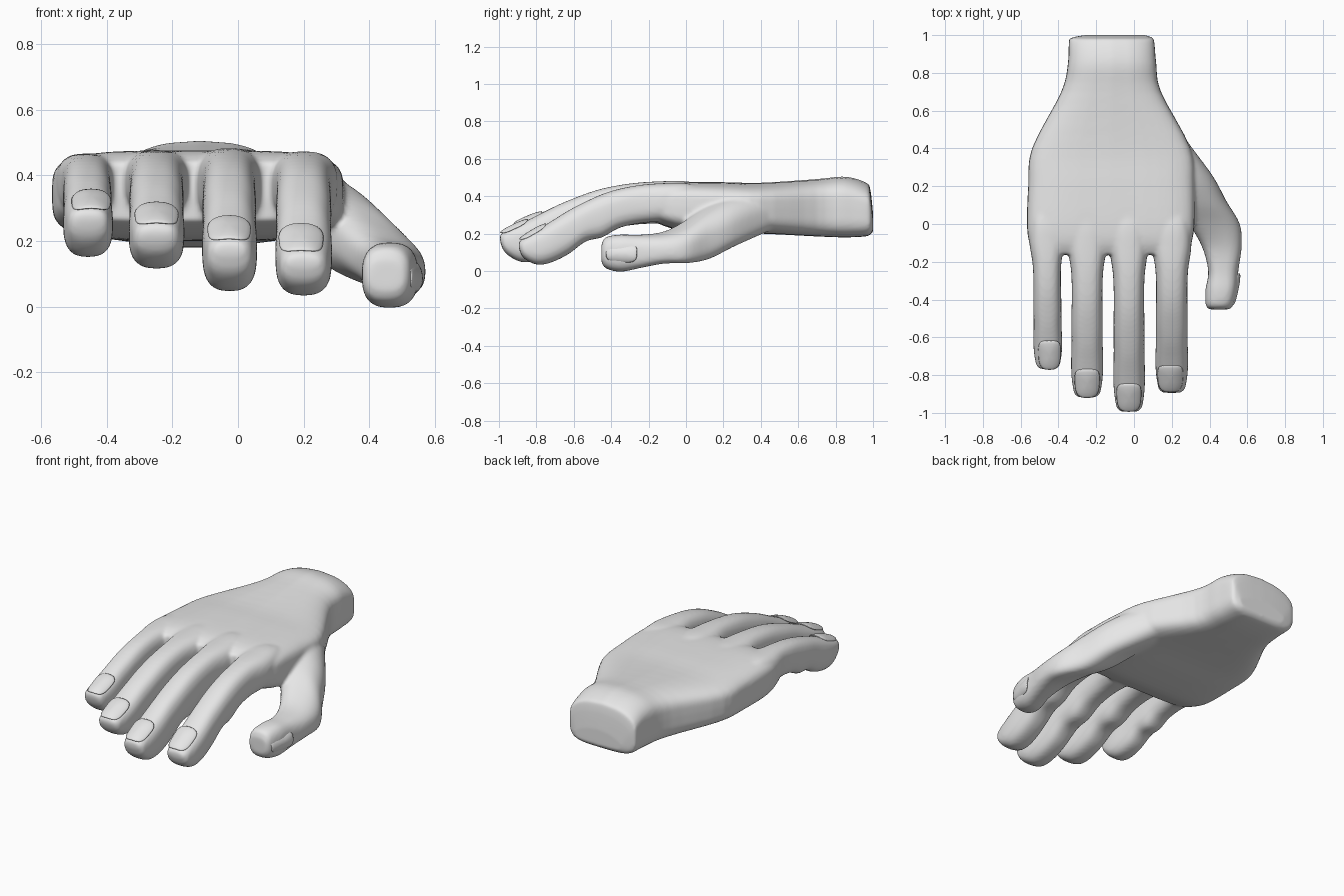
import bpy, bmesh, math
from mathutils import Vector, Matrix

if "Cube" in bpy.data.objects:
    bpy.data.objects.remove(bpy.data.objects["Cube"], do_unlink=True)

grey = bpy.data.materials.new("light grey")
grey.use_nodes = True
grey.diffuse_color = (0.8, 0.8, 0.8, 1)
grey.node_tree.nodes["Principled BSDF"].inputs["Base Color"].default_value = grey.diffuse_color


def make_object(name, bm):
    bmesh.ops.recalc_face_normals(bm, faces=bm.faces)
    for f in bm.faces:
        f.smooth = True
    mesh = bpy.data.meshes.new(name)
    bm.to_mesh(mesh)
    bm.free()
    mesh.materials.append(grey)
    ob = bpy.data.objects.new(name, mesh)
    bpy.context.collection.objects.link(ob)
    return ob


def power(v, p):
    return math.copysign(abs(v) ** p, v)


def refine(rows, steps=4):
    """Catmull-Rom interpolation between section rows."""
    out = []
    for i in range(len(rows) - 1):
        a, b, c, d = (rows[min(max(i + k, 0), len(rows) - 1)] for k in (-1, 0, 1, 2))
        for s in range(steps):
            t = s / steps
            out.append([q + t / 2 * (r - p + t * (2 * p - 5 * q + 4 * r - u
                        + t * (3 * (q - r) + u - p))) for p, q, r, u in zip(a, b, c, d)])
    return out + [rows[-1]]


def loft(bm, rows, exponent, arch=0, sides=40):
    """Rounded sections (y, x0, x1, z0, z1, shear) skinned along y.
    The arch lowers the upper corners towards the positive y end."""
    rings = []
    for y, x0, x1, z0, z1, shear in refine(rows):
        ring = []
        for k in range(sides):
            a = math.tau * k / sides
            u = power(math.cos(a), 2 / exponent)
            v = power(math.sin(a), 2 / exponent)
            dx = (x1 - x0) / 2 * u
            dz = (z1 - z0) / 2 * v - shear * dx - arch * max(y, 0) * max(v, 0) * u * u
            ring.append(bm.verts.new(((x0 + x1) / 2 + dx, y, (z0 + z1) / 2 + dz)))
        rings.append(ring)
    for r, s in zip(rings, rings[1:]):
        for k in range(sides):
            n = (k + 1) % sides
            bm.faces.new((r[k], r[n], s[n], s[k]))
    bm.faces.new(rings[0])
    bm.faces.new(rings[-1])


def nail(name, centre, forward, normal, width, length):
    """Thin, rounded, cross-curved plate, a little narrower at the tip."""
    bm = bmesh.new()
    bmesh.ops.create_uvsphere(bm, u_segments=32, v_segments=10, radius=1)
    for v in bm.verts:
        r = math.hypot(v.co.x, v.co.y)
        a = math.atan2(v.co.y, v.co.x)
        x = r * power(math.cos(a), 0.6)
        y = r * power(math.sin(a), 0.6)
        v.co = (x * width / 2 * (1 - .06 * y), y * length / 2, v.co.z * 0.01 - 0.016 * x * x)
    f = Vector(forward).normalized()
    side = f.cross(Vector(normal)).normalized()
    up = side.cross(f)
    basis = Matrix((side, f, up)).transposed().to_4x4()
    bm.transform(Matrix.Translation(centre) @ basis)
    make_object(name, bm)


hand = bmesh.new()

# Wrist and palm
loft(hand, [
    (1.0, -.26, .06, .21, .31, 0), (.985, -.335, .1, .195, .44, 0),
    (.96, -.345, .108, .185, .475, 0), (.85, -.35, .118, .18, .505, 0),
    (.7, -.385, .143, .185, .492, 0), (.4, -.54, .3, .2, .472, 0),
    (.2, -.56, .32, .2, .475, 0), (0, -.567, .32, .21, .475, 0),
    (-.1, -.555, .305, .235, .465, 0), (-.16, -.535, .285, .26, .44, 0)], 4.2, arch=.045)

# Thumb, leaning outward and down from the palm
loft(hand, [
    (.55, 0, .2, .25, .4, 0), (.4, .02, .31, .21, .44, .3),
    (.25, .1, .42, .155, .41, .42), (.12, .2, .49, .085, .34, .4),
    (0, .29, .56, .06, .255, .35), (-.12, .36, .57, .045, .205, .2),
    (-.25, .393, .552, .016, .193, .1), (-.35, .378, .545, -.004, .195, 0),
    (-.43, .38, .525, .015, .18, 0), (-.452, .4, .505, .05, .14, 0)], 2.7)
nail("thumb_nail", (.543, -.345, .097), (-.2, -1, 0), (1, -.2, .15), .1, .17)

# Finger profile: distance along, drop of the top, thickness and width factors
PROFILE = [(-.15, .1, .7, .9), (0, 0, .85, 1.16), (.13, 0, .93, 1.26), (.27, .03, .93, 1.05),
           (.4, .1, .95, 1), (.5, .19, 1.05, 1.02), (.6, .32, .97, 1.02), (.7, .47, 1.06, 1.02),
           (.8, .65, 1.01, 1.05), (.88, .79, .88, 1.02), (.94, .89, .66, .93),
           (.98, .97, .42, .82), (1, 1.02, .15, .55)]

# Fingers: root x, tip x, length, top height, tip height, thickness, width, nail x
FINGERS = {
    "little": (-.463, -.455, .775, .465, .295, .20, .145, -.447),
    "ring": (-.248, -.248, .925, .475, .25, .205, .162, -.248),
    "middle": (-.028, -.025, 1.0, .48, .20, .24, .16, -.027),
    "index": (.2, .2, .9, .47, .162, .22, .165, .192),
}
for name, (xr, xt, length, top, tip, thick, width, xn) in FINGERS.items():
    rows = []
    for t, drop, th, w in PROFILE:
        x = xr + (xt - xr) * t
        z = top - drop * (top - tip)
        half = width * w / 2
        rows.append((-t * (length - .006), x - half, x + half, z - thick * th, z, 0))
    loft(hand, rows, 2.7)
    slope = 1.7 * (top - tip) / length
    nail(name + "_nail", (xn, .08 - length, tip + slope * .08 + .004),
         (0, -1, -slope), (0, -slope, 1), width * .82, .165)

# Fuse the parts into one soft skin
skin = make_object("hand", hand)
fuse = skin.modifiers.new("fuse", "REMESH")
fuse.mode = "VOXEL"
fuse.voxel_size = 0.01
fuse.use_smooth_shade = True
soften = skin.modifiers.new("soften", "SMOOTH")
soften.factor = 0.5
soften.iterations = 8
